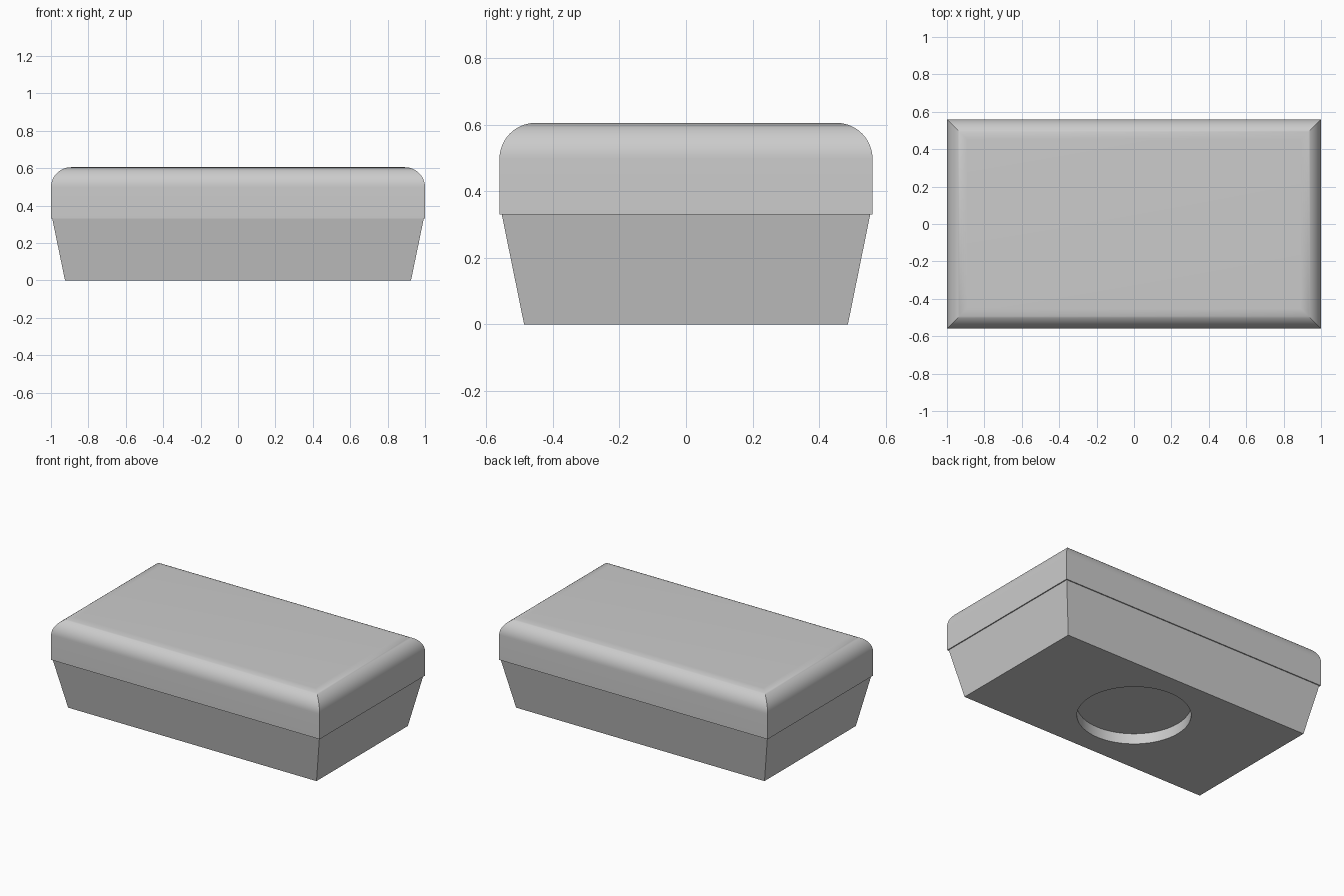
import bpy, bmesh, math

cube = bpy.data.objects.get("Cube")
if cube:
    bpy.data.objects.remove(cube, do_unlink=True)

grey = bpy.data.materials.new("light_grey")
grey.use_nodes = True
grey.diffuse_color = (0.6, 0.6, 0.6, 1)
grey.node_tree.nodes["Principled BSDF"].inputs["Base Color"].default_value = (0.6, 0.6, 0.6, 1)


def rect_stack(name, levels):
    """Closed solid skinned through rectangles given as (half_x, half_y, z)."""
    bm = bmesh.new()
    rings = [[bm.verts.new((sx * hx, sy * hy, z))
              for sx, sy in ((-1, -1), (1, -1), (1, 1), (-1, 1))]
             for hx, hy, z in levels]
    for low, high in zip(rings, rings[1:]):
        for i in range(4):
            j = (i + 1) % 4
            bm.faces.new((low[i], low[j], high[j], high[i]))
    bm.faces.new(rings[0][::-1])
    bm.faces.new(rings[-1])
    mesh = bpy.data.meshes.new(name)
    bm.to_mesh(mesh)
    bm.free()
    mesh.materials.append(grey)
    obj = bpy.data.objects.new(name, mesh)
    bpy.context.collection.objects.link(obj)
    return obj


def select(obj):
    bpy.ops.object.select_all(action='DESELECT')
    obj.select_set(True)
    bpy.context.view_layer.objects.active = obj


SEAM, TOP, RADIUS = 0.33, 0.605, 0.108
HALF_X, HALF_Y = 1.0, 0.56

# Lid: straight walls, then a quarter-round edge with mitred corners
STEPS = 16
levels = [(HALF_X, HALF_Y, SEAM)]
for i in range(STEPS + 1):
    a = math.pi / 2 * i / STEPS
    inset = RADIUS * (1 - math.cos(a))
    levels.append((HALF_X - inset, HALF_Y - inset, TOP - RADIUS * (1 - math.sin(a))))
lid = rect_stack("lid", levels)

# Base: tapered tray under the lid
base = rect_stack("base", [(0.925, 0.486, 0), (0.993, 0.553, SEAM)])

# Round recess in the underside
DEPTH = 0.07
bpy.ops.mesh.primitive_cylinder_add(vertices=64, radius=0.344, depth=2 * DEPTH)
cutter = bpy.context.object
cutter.name = "recess_cutter"
cutter.hide_render = True
cutter.data.materials.append(grey)
cut = base.modifiers.new("recess", 'BOOLEAN')
cut.operation = 'DIFFERENCE'
cut.solver = 'EXACT'
cut.object = cutter
select(base)
bpy.ops.object.modifier_apply(modifier=cut.name)
bpy.data.objects.remove(cutter, do_unlink=True)

# Smooth the rounded faces, keep real edges sharp
for obj in (lid, base):
    select(obj)
    bpy.ops.object.shade_smooth_by_angle(angle=math.radians(30))
